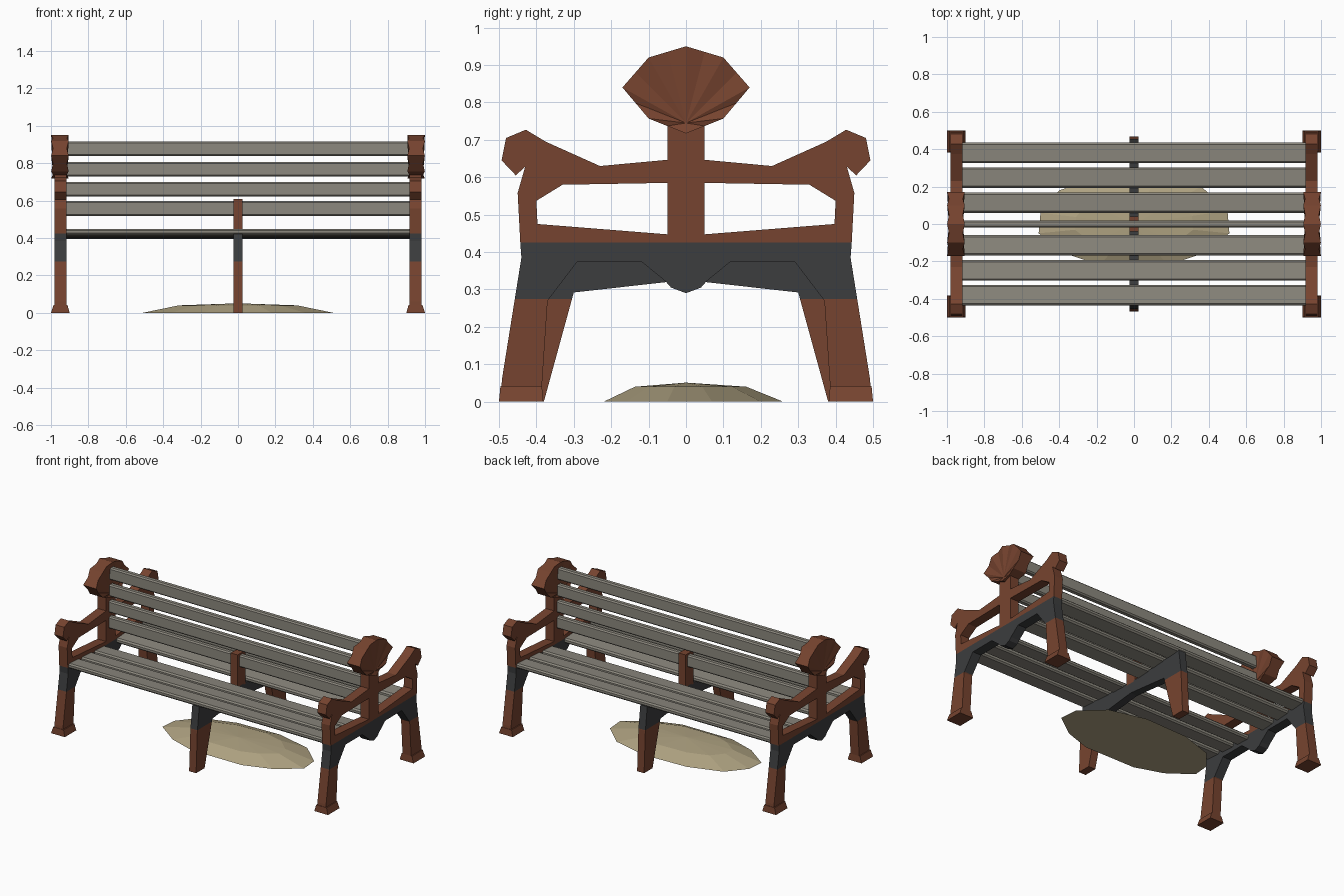
import bpy, bmesh, math
from mathutils import Vector

if "Cube" in bpy.data.objects:
    bpy.data.objects.remove(bpy.data.objects["Cube"])


def material(name, srgb):
    m = bpy.data.materials.new(name)
    m.diffuse_color = [((c + 0.055) / 1.055) ** 2.4 for c in srgb] + [1]
    m.use_nodes = True
    m.node_tree.nodes["Principled BSDF"].inputs["Base Color"].default_value = m.diffuse_color
    return m


RUST = material("rust brown", (0.465, 0.265, 0.185))
IRON = material("charcoal iron", (0.235, 0.24, 0.245))
WOOD = material("weathered grey wood", (0.55, 0.535, 0.495))
SAND = material("pale sand", (0.69, 0.64, 0.51))

FRAME_X = 0.949       # centre of each end frame
FRAME_HALF = 0.031    # half its thickness
IRON_LOW, IRON_HIGH = 0.275, 0.425


def finish(name, bm, mats, mirror=""):
    bmesh.ops.recalc_face_normals(bm, faces=bm.faces)
    me = bpy.data.meshes.new(name)
    bm.to_mesh(me)
    bm.free()
    for m in mats:
        me.materials.append(m)
    ob = bpy.data.objects.new(name, me)
    bpy.context.collection.objects.link(ob)
    if mirror:
        mod = ob.modifiers.new("mirror", 'MIRROR')
        mod.use_axis = ["X" in mirror, "Y" in mirror, False]
        mod.merge_threshold = 0.0005
    return ob


def casting(name, profile, x, half, mirror):
    """Plate with a (y, z) profile; its middle band is iron, the rest rust."""
    bm = bmesh.new()
    face = bm.faces.new([bm.verts.new((x - half, y, z)) for y, z in profile])
    ext = bmesh.ops.extrude_face_region(bm, geom=[face], use_keep_orig=True)
    moved = [g for g in ext["geom"] if isinstance(g, bmesh.types.BMVert)]
    bmesh.ops.translate(bm, verts=moved, vec=(2 * half, 0, 0))
    # open the side on the mirror plane
    inner = [f for f in bm.faces if all(abs(v.co.y) < 1e-5 for v in f.verts)]
    bmesh.ops.delete(bm, geom=inner, context='FACES_ONLY')
    bmesh.ops.triangulate(bm, faces=bm.faces)
    for z in (IRON_LOW, IRON_HIGH):
        geom = bm.verts[:] + bm.edges[:] + bm.faces[:]
        bmesh.ops.bisect_plane(bm, geom=geom, plane_co=(0, 0, z), plane_no=(0, 0, 1))
    for f in bm.faces:
        f.material_index = int(IRON_LOW < f.calc_center_median().z < IRON_HIGH)
    return finish(name, bm, [RUST, IRON], mirror)


def box(name, lo, hi, mat, mirror="", bevel=0.0, tilt=0.0):
    lo, hi = Vector(lo), Vector(hi)
    bm = bmesh.new()
    bmesh.ops.create_cube(bm, size=1)
    for v in bm.verts:
        v.co = Vector([c * s for c, s in zip(v.co, hi - lo)])
    if bevel:
        long_edges = [e for e in bm.edges
                      if abs(e.verts[0].co.x - e.verts[1].co.x) > 0.5]
        bmesh.ops.bevel(bm, geom=long_edges, offset=bevel, segments=1, affect='EDGES')
    mid = (lo + hi) / 2
    for v in bm.verts:
        v.co.z += v.co.y * tilt
        v.co += mid
    return finish(name, bm, [mat], mirror)


# End frames: leg, seat rail, arm and scroll in one casting
end_profile = [
    (0, 0.29), (0.04, 0.305), (0.055, 0.322), (0.12, 0.375), (0.29, 0.375),
    (0.37, 0.27), (0.386, 0.03), (0.494, 0.03), (0.492, 0.06), (0.44, 0.385),
    (0.443, 0.425), (0.45, 0.558), (0.43, 0.628), (0.455, 0.605),
    (0.493, 0.645), (0.481, 0.705), (0.428, 0.727), (0.375, 0.695),
    (0.23, 0.63), (0.045, 0.647), (0.045, 0.585), (0.33, 0.58), (0.4, 0.537),
    (0.397, 0.475), (0.045, 0.447), (0, 0.445)]
casting("end_frame", end_profile, FRAME_X, FRAME_HALF, "XY")

# Upright that carries the back slats
box("end_post", (FRAME_X - FRAME_HALF, -0.049, 0.43),
    (FRAME_X + FRAME_HALF, 0.049, 0.78), RUST, "X")

# Flared feet
bm = bmesh.new()
rings = []
for z, x0, x1, y0, y1 in ((0, 0.9, 1.0, 0.382, 0.5), (0.042, 0.912, 0.986, 0.385, 0.496)):
    rings.append([bm.verts.new((x, y, z))
                  for x, y in ((x0, y0), (x1, y0), (x1, y1), (x0, y1))])
    bm.faces.new(rings[-1])
for i in range(4):
    j = (i + 1) % 4
    bm.faces.new((rings[0][i], rings[0][j], rings[1][j], rings[1][i]))
finish("foot", bm, [RUST], "XY")

# Ribbed shell finial: rim with alternating ridges, fanning out from a low hub
half_rim = [(0, 0.95), (0.1, 0.92), (0.17, 0.84), (0.1, 0.757), (0, 0.717)]
rim = half_rim + [(-y, z) for y, z in half_rim[-2:0:-1]]
points = []
for a, b in zip(rim, rim[1:] + rim[:1]):
    points += [a, ((a[0] + b[0]) / 2, (a[1] + b[1]) / 2)]
bm = bmesh.new()
sides = []
for s in (-1, 1):
    hub = bm.verts.new((0.952 + s * 0.036, 0, 0.745))
    ring = [bm.verts.new((0.952 + s * (0.047, 0.037)[i % 2], y, z))
            for i, (y, z) in enumerate(points)]
    sides.append(ring)
    for i in range(len(ring)):
        bm.faces.new((hub, ring[i], ring[(i + 1) % len(ring)]))
for i in range(len(points)):
    j = (i + 1) % len(points)
    bm.faces.new((sides[0][i], sides[0][j], sides[1][j], sides[1][i]))
finish("shell_finial", bm, [RUST], "X")

# Centre support: beam with tapered legs, and a short post
centre_profile = [
    (0, 0.325), (0.05, 0.32), (0.3, 0.292), (0.38, 0), (0.468, 0),
    (0.455, 0.27), (0.435, 0.421), (0.05, 0.398), (0, 0.398)]
casting("centre_support", centre_profile, 0, 0.025, "Y")
box("centre_post", (-0.025, -0.04, 0.39), (0.025, 0.04, 0.608), RUST)

# Seat slats, sloping down towards the middle on both sides
SLOPE = 0.066
for i, (y0, y1) in enumerate(((0.06, 0.168), (0.193, 0.302), (0.325, 0.435))):
    z = 0.409 + SLOPE * ((y0 + y1) / 2 - 0.06)
    box(f"seat_slat_{i + 1}", (-0.925, y0, z - 0.016), (0.925, y1, z + 0.016),
        WOOD, "Y", bevel=0.009, tilt=SLOPE)

# Back slats shared by both seats
for i, (z0, z1) in enumerate(((0.519, 0.597), (0.623, 0.7), (0.729, 0.806), (0.838, 0.917))):
    box(f"back_slat_{i + 1}", (-0.925, -0.019, z0), (0.925, 0.019, z1), WOOD, bevel=0.008)

# Low sand mound beneath
outline = [(0.51, -0.05), (0.5, 0.07), (0.36, 0.2), (0.12, 0.26), (-0.18, 0.25),
           (-0.4, 0.18), (-0.5, 0.06), (-0.51, -0.05), (-0.36, -0.16),
           (-0.18, -0.22), (0.18, -0.22), (0.36, -0.16)]
bm = bmesh.new()
base = [bm.verts.new((x, y, 0)) for x, y in outline]
upper = [bm.verts.new((x * 0.62, y * 0.62, 0.04)) for x, y in outline]
peak = bm.verts.new((0, 0, 0.051))
bm.faces.new(base)
for i in range(len(outline)):
    j = (i + 1) % len(outline)
    bm.faces.new((base[i], base[j], upper[j], upper[i]))
    bm.faces.new((upper[i], upper[j], peak))
finish("sand_mound", bm, [SAND])
